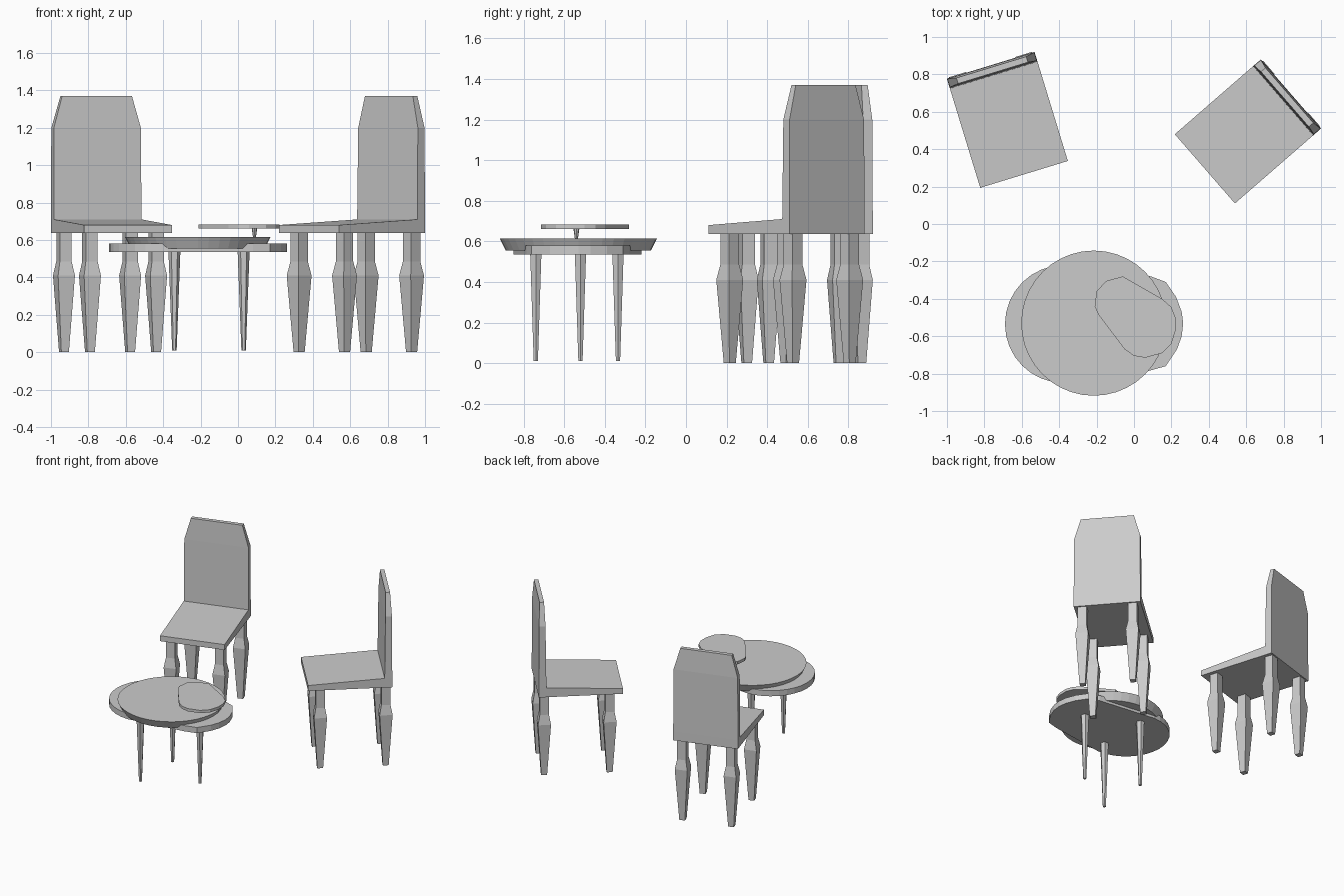
import bpy, bmesh
from math import sin, cos, pi, radians
from mathutils import Matrix

if "Cube" in bpy.data.objects:
    bpy.data.objects.remove(bpy.data.objects["Cube"])


def loft(name, rings, place=Matrix()):
    """Closed solid through rings of equal point count, listed bottom to top."""
    bm = bmesh.new()
    loops = [[bm.verts.new(p) for p in ring] for ring in rings]
    n = len(loops[0])
    for a, b in zip(loops, loops[1:]):
        for i in range(n):
            j = (i + 1) % n
            bm.faces.new((a[i], a[j], b[j], b[i]))
    bm.faces.new(loops[0][::-1])
    bm.faces.new(loops[-1])
    bmesh.ops.recalc_face_normals(bm, faces=bm.faces)
    mesh = bpy.data.meshes.new(name)
    bm.to_mesh(mesh)
    bm.free()
    obj = bpy.data.objects.new(name, mesh)
    obj.matrix_world = place
    bpy.context.collection.objects.link(obj)
    return obj


def rect(x, y0, y1, z):
    return [(-x, y0, z), (x, y0, z), (x, y1, z), (-x, y1, z)]


def circle(cx, cy, r, z, n):
    return [(cx + r * cos(2 * pi * i / n), cy + r * sin(2 * pi * i / n), z)
            for i in range(n)]


def slab(name, outline, z0, z1):
    return loft(name, [[(x, y, z) for x, y in outline] for z in (z0, z1)])


def chair(label, x, y, turn):
    place = Matrix.Translation((x, y, 0)) @ Matrix.Rotation(radians(turn), 4, 'Z')
    # wedge seat, higher at the rear
    top = [(-.245, -.305, .68), (.245, -.305, .68), (.245, .25, .71), (-.245, .25, .71)]
    loft(label + "_seat", [rect(.245, -.305, .25, .637), top], place)
    # backrest with cut top corners
    loft(label + "_backrest", [rect(.245, .25, .305, .637), rect(.245, .25, .305, .71),
                               rect(.243, .256, .303, 1.2), rect(.195, .262, .294, 1.37)], place)
    # square turned legs
    profile = [(0, .021), (.41, .047), (.485, .033), (.64, .033)]
    for end, ly in (("front", -.213), ("back", .262)):
        for side, lx in (("left", -.185), ("right", .185)):
            loft(f"{label}_{end}_{side}_leg", [rect(h, -h, h, z) for z, h in profile],
                 place @ Matrix.Translation((lx, ly, 0)))


chair("left_chair", -.677, .557, 17)
chair("right_chair", .609, .495, -49)

# lower table slab: round left end, narrower faceted right end
left_end = [(-.375 + .315 * cos(a), -.535 + .315 * sin(a))
            for a in (radians(90 + 180 * i / 16) for i in range(17))]
right_end = [(.08, -.785), (.17, -.76), (.23, -.67), (.255, -.6), (.263, -.53),
             (.255, -.47), (.225, -.39), (.17, -.31), (.09, -.28)]
slab("lower_table_top", left_end + right_end, .535, .58)

# round table top with slanted rim
loft("round_table_top", [circle(-.215, -.53, .358, .555, 40),
                         circle(-.215, -.53, .388, .615, 40)])

# small raised tray and its stem
tray = [(-.21, -.44), (-.2, -.36), (-.15, -.305), (-.06, -.28), (.15, -.4), (.2, -.445),
        (.222, -.5), (.222, -.57), (.2, -.64), (.15, -.69), (.06, -.715), (0, -.705),
        (-.05, -.67), (-.19, -.485)]
slab("raised_tray", tray, .662, .684)
loft("tray_stem", [circle(.088, -.54, .007, .61, 8), circle(.088, -.54, .015, .665, 8)])

# three tapered table legs
for i, (x, y) in enumerate([(-.34, -.74), (-.34, -.335), (.03, -.52)]):
    loft(f"table_leg_{i + 1}", [circle(x, y, .012, .01, 6), circle(x, y, .032, .54, 6)])
